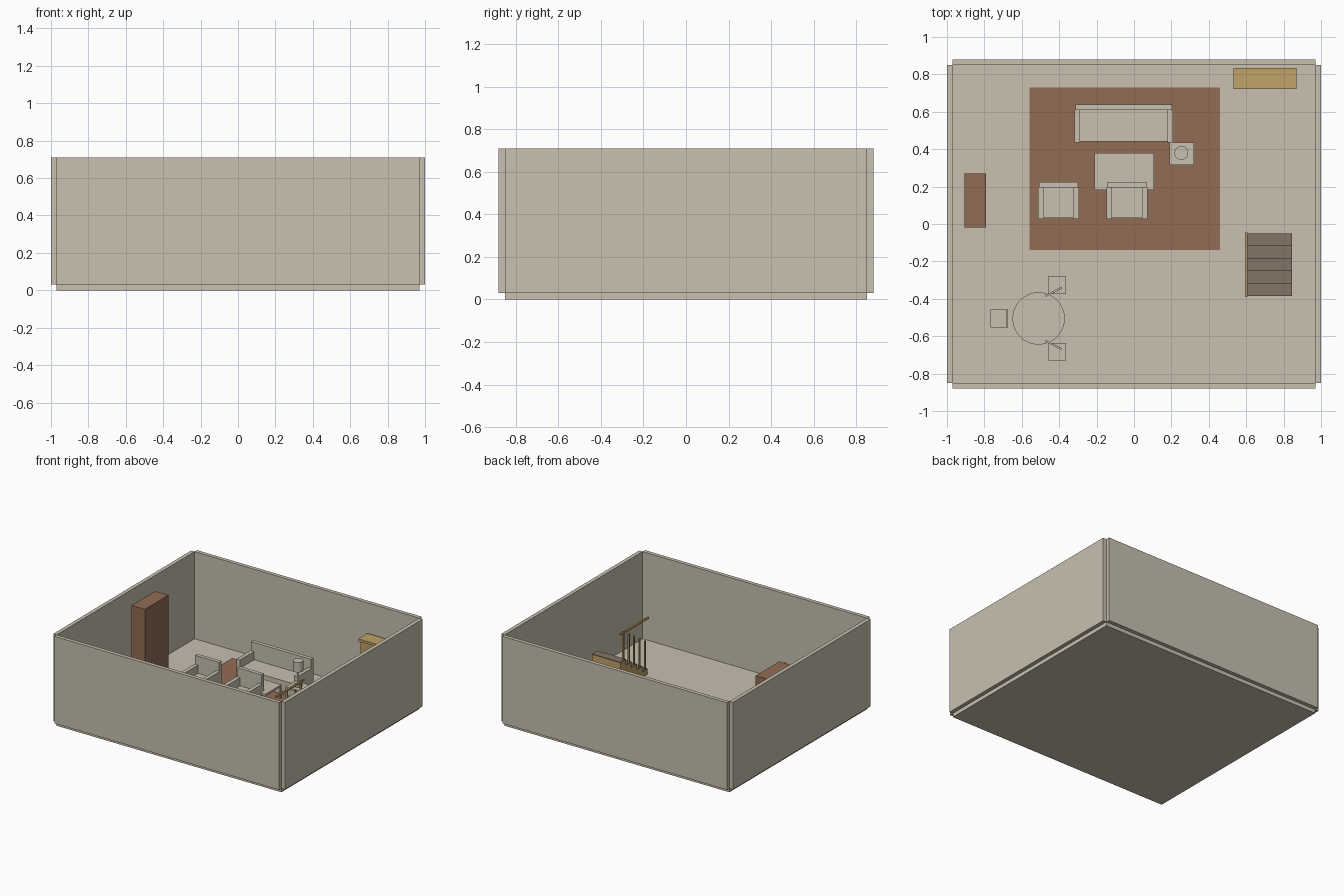
import bpy, math

old = bpy.data.objects.get("Cube")
if old:
    bpy.data.objects.remove(old, do_unlink=True)


def material(name, r, g, b):
    m = bpy.data.materials.new(name)
    m.use_nodes = True
    m.diffuse_color = (r, g, b, 1)
    m.node_tree.nodes["Principled BSDF"].inputs["Base Color"].default_value = (r, g, b, 1)
    return m


BEIGE = material("beige", 0.58, 0.53, 0.435)
BROWN = material("brown wood", 0.283, 0.15, 0.087)
TAN = material("tan wood", 0.53, 0.365, 0.135)
TREAD = material("grey brown", 0.227, 0.178, 0.136)
FLOOR = 0.03


def box(name, x, y, z, mat=BEIGE, angle=0):
    """Box from (low, high) ranges on each axis, turned about its own centre."""
    bpy.ops.mesh.primitive_cube_add(size=1, location=[sum(r) / 2 for r in (x, y, z)])
    ob = bpy.context.object
    ob.scale = [r[1] - r[0] for r in (x, y, z)]
    ob.rotation_euler.z = math.radians(angle)
    bpy.ops.object.transform_apply(location=False, rotation=False, scale=True)
    ob.name = name
    ob.data.materials.append(mat)
    return ob


def cylinder(name, x, y, z, radius, mat=BEIGE, sides=32):
    bpy.ops.mesh.primitive_cylinder_add(vertices=sides, radius=radius, depth=z[1] - z[0],
                                        location=(x, y, sum(z) / 2))
    ob = bpy.context.object
    ob.name = name
    ob.data.materials.append(mat)
    bpy.ops.object.shade_smooth_by_angle(angle=math.radians(40))
    return ob


def legs(name, x, y, top, t=0.012):
    for lx in (x[0], x[1] - t):
        for ly in (y[0], y[1] - t):
            box(name + "_leg", (lx, lx + t), (ly, ly + t), (FLOOR, top))


def table(name, x, y, top):
    box(name + "_top", x, y, (top - 0.015, top))
    legs(name, x, y, top - 0.015)


def padded_seat(name, x, y):
    """Sofa or armchair facing the front: base, back and two arms."""
    arm = 0.03
    box(name + "_base", (x[0] + arm, x[1] - arm), (y[0] + 0.005, y[1]), (FLOOR, 0.14))
    box(name + "_back", (x[0] + 0.005, x[1] - 0.005), (y[1] - 0.03, y[1]), (FLOOR, 0.275))
    for side, low in (("right", x[0]), ("left", x[1] - arm)):
        box(f"{name}_{side}_arm", (low, low + arm), (y[0], y[1] - 0.03), (FLOOR, 0.205))


# Room shell
box("floor", (-0.97, 0.97), (-0.85, 0.85), (0, FLOOR))
for s, label in ((-1, "front"), (1, "back")):
    box(label + "_wall", (-0.97, 0.97), sorted((s * 0.85, s * 0.88)), (FLOOR, 0.71))
for s, label in ((-1, "right"), (1, "left")):
    box(label + "_wall", sorted((s * 0.97, s)), (-0.85, 0.85), (FLOOR, 0.71))

# Lounge
box("rug", (-0.56, 0.46), (-0.14, 0.73), (FLOOR, 0.035), BROWN)
padded_seat("sofa", (-0.318, 0.208), (0.435, 0.64))
padded_seat("armchair_one", (-0.512, -0.295), (0.028, 0.225))
padded_seat("armchair_two", (-0.148, 0.072), (0.028, 0.225))
table("coffee_table", (-0.21, 0.108), (0.182, 0.38), 0.14)
table("side_table", (0.19, 0.32), (0.315, 0.437), 0.17)
cylinder("lamp_base", 0.253, 0.38, (0.17, 0.18), 0.03)
cylinder("lamp_stem", 0.253, 0.38, (0.18, 0.3), 0.008, sides=16)
cylinder("lamp_shade", 0.253, 0.38, (0.29, 0.368), 0.037)

# Storage furniture
box("bookcase", (-0.905, -0.79), (-0.02, 0.27), (FLOOR, 0.64), BROWN)
box("cabinet_body", (0.545, 0.86), (0.73, 0.83), (FLOOR, 0.46), TAN)
box("cabinet_top", (0.533, 0.87), (0.722, 0.835), (0.46, 0.48), TAN)

# Dining set
cylinder("dining_table_top", -0.51, -0.505, (0.22, 0.24), 0.14)
cylinder("dining_table_post", -0.51, -0.505, (0.04, 0.22), 0.02, sides=16)
cylinder("dining_table_foot", -0.51, -0.505, (FLOOR, 0.042), 0.07)

chairs = [(-0.72, -0.505, 0.04, 0, 90), (-0.41, -0.327, -0.02, -0.036, 27),
          (-0.41, -0.683, -0.02, 0.036, -27)]
for cx, cy, bx, by, turn in chairs:
    x, y = (cx - 0.046, cx + 0.046), (cy - 0.048, cy + 0.048)
    box("dining_chair_seat", x, y, (0.145, 0.16))
    legs("dining_chair", x, y, 0.145)
    mx, my = cx + bx, cy + by
    box("dining_chair_back", (mx - 0.048, mx + 0.048), (my - 0.005, my + 0.005),
        (0.16, 0.28), BEIGE, turn)

# Staircase rising toward the back, with balusters and handrail
count, depth, rise = 5, 0.067, 0.044
for i in range(count):
    y0 = -0.385 + i * depth
    top = FLOOR + (i + 1) * rise
    box("stair_block", (0.6, 0.845), (y0, y0 + depth), (FLOOR, top - 0.008), TAN)
    box("stair_tread", (0.6, 0.845), (y0, y0 + depth), (top - 0.008, top), TREAD)
    mid = y0 + depth / 2
    box("baluster", (0.595, 0.606), (mid - 0.006, mid + 0.006), (top, top + 0.23), TAN)
box("handrail", (0.593, 0.606), (-0.39, -0.045), (0.463, 0.477), TAN)
